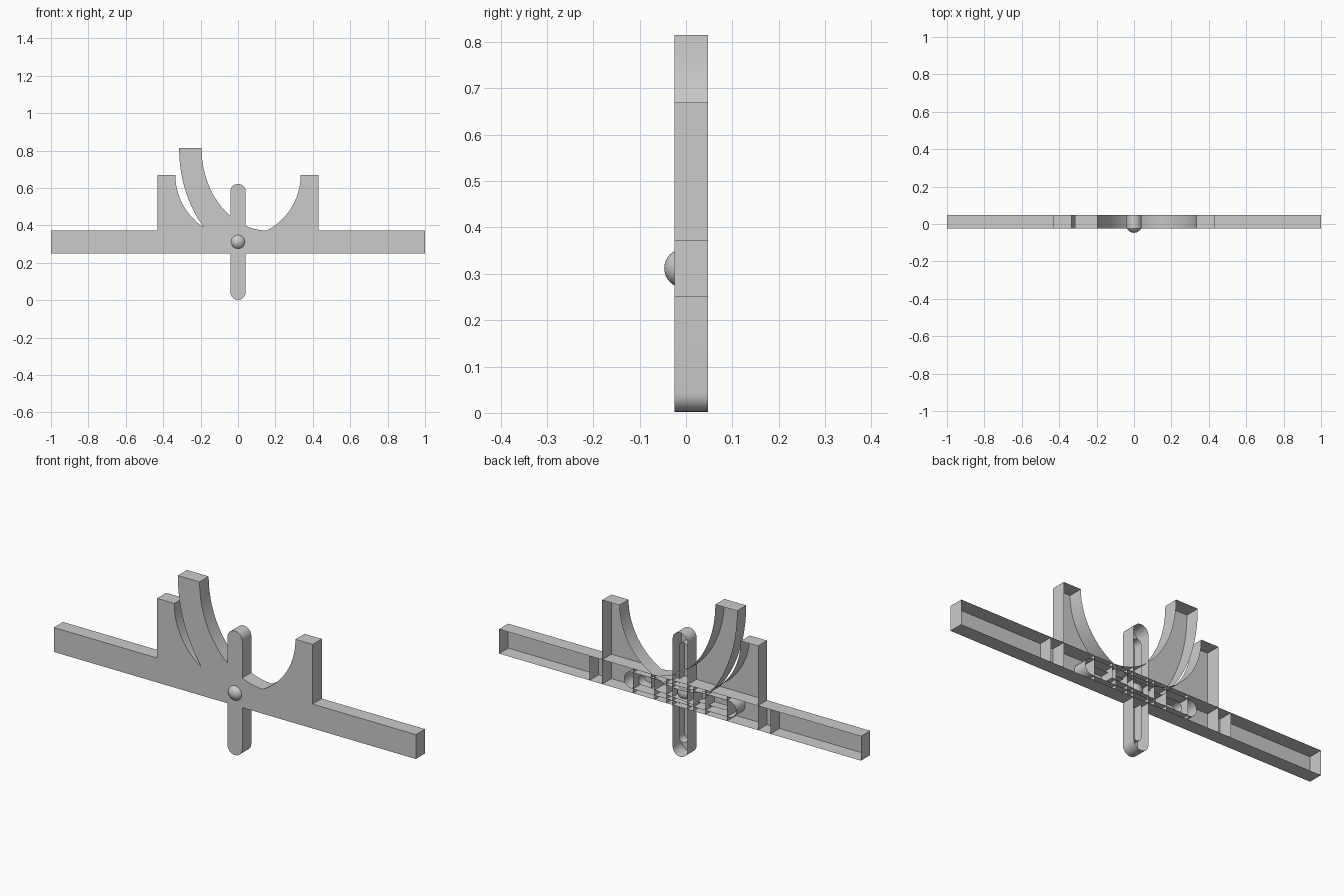
import bpy, bmesh
from math import pi, sin, cos, radians

if "Cube" in bpy.data.objects:
    bpy.data.objects.remove(bpy.data.objects["Cube"])

FRONT, BACK = -0.025, 0.047
MID = 0.312  # height of the pivot


def shell(name, outline, back=BACK, smooth=True):
    """Open-backed tray: a front plate with walls running backwards."""
    bm = bmesh.new()
    f = [bm.verts.new((x, FRONT, z)) for x, z in outline]
    b = [bm.verts.new((x, back, z)) for x, z in outline]
    bm.faces.new(f)
    n = len(f)
    for i in range(n):
        j = (i + 1) % n
        bm.faces.new((f[i], b[i], b[j], f[j]))
    bmesh.ops.recalc_face_normals(bm, faces=bm.faces)
    bm.normal_update()
    plate = max(bm.faces, key=lambda p: len(p.verts) if n > 4 else -p.normal.y * p.normal.y + 0)
    if n > 4 and plate.normal.y > 0:
        bmesh.ops.reverse_faces(bm, faces=bm.faces)
    return finish(name, bm, smooth)


def finish(name, bm, smooth=False):
    me = bpy.data.meshes.new(name)
    bm.to_mesh(me)
    bm.free()
    ob = bpy.data.objects.new(name, me)
    bpy.context.collection.objects.link(ob)
    if smooth:
        bpy.context.view_layer.objects.active = ob
        ob.select_set(True)
        bpy.ops.object.shade_smooth_by_angle(angle=radians(30))
        ob.select_set(False)
    return ob


def arc(cx, cz, rx, rz, a0, a1, n):
    return [(cx + rx * cos(a0 + (a1 - a0) * i / n),
             cz + rz * sin(a0 + (a1 - a0) * i / n)) for i in range(n + 1)]


def capsule(half, r, upright):
    """Outline with round ends, centred on the pivot."""
    s = half - r
    pts = arc(0, s, r, r, 0, pi, 12) + arc(0, -s, r, r, pi, 2 * pi, 12)
    return [(x, MID + z) if upright else (z, MID + x) for x, z in pts]


def rib(name, x, z0, z1):
    bm = bmesh.new()
    bm.faces.new([bm.verts.new(p) for p in
                  ((x, FRONT, z0), (x, BACK, z0), (x, BACK, z1), (x, FRONT, z1))])
    return finish(name, bm)


# Long cross bar
shell("cross_bar", [(-1, 0.25), (1, 0.25), (1, 0.372), (-1, 0.372)])

# Cradle with semicircular cut-out
shell("cradle", [(-0.43, 0.25), (0.43, 0.25), (0.43, 0.67)]
      + arc(0, 0.67, 0.335, 0.335, 0, -pi, 40) + [(-0.43, 0.67)])

# Tall curved horn, its tail merging into the bar
inner = arc(0.16, 0.815, 0.355, 0.443, pi, 1.5 * pi, 24)
outer = arc(0.16, 0.815, 0.475, 0.615, pi, 1.335 * pi, 20)
shell("curved_horn", inner + [(0.16, 0.30)] + outer[::-1])

# Crossed capsules with smaller slots inside them
for label, upright in (("upright", True), ("level", False)):
    shell(label + "_capsule", capsule(0.31, 0.041, upright))
    shell(label + "_inner_slot", capsule(0.25, 0.025, upright), back=0.02)

# Stiffening ribs behind the bar
for side in (-1, 1):
    for x in (0.075, 0.14, 0.26, 0.5):
        rib("rib", side * x, 0.25, 0.372)

# Pivot dome
bm = bmesh.new()
bmesh.ops.create_uvsphere(bm, u_segments=32, v_segments=16, radius=0.042)
bmesh.ops.translate(bm, verts=bm.verts, vec=(0, -0.005, MID))
finish("pivot_dome", bm, True)
